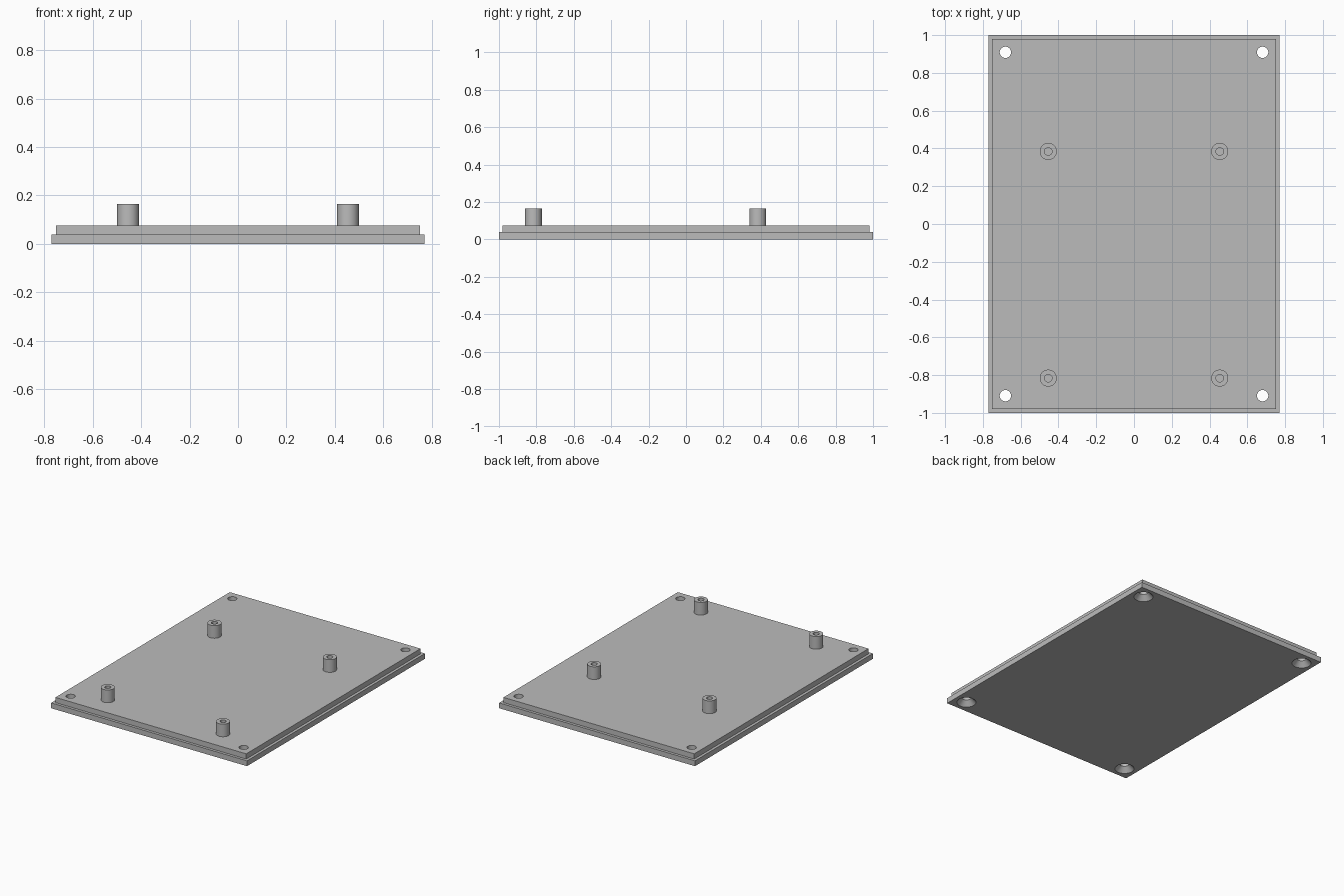
import bpy
import bmesh
from math import cos, sin, tau, radians

if "Cube" in bpy.data.objects:
    bpy.data.objects.remove(bpy.data.objects["Cube"], do_unlink=True)

SIDES = 48
RIM_Z, PLATE_Z, POST_Z = 0.038, 0.075, 0.165

# Single grey plastic
grey = bpy.data.materials.new("grey plastic")
grey.use_nodes = True
colour = (0.5, 0.5, 0.5, 1)
grey.diffuse_color = colour
grey.node_tree.nodes["Principled BSDF"].inputs["Base Color"].default_value = colour


def add_object(name, bm):
    bmesh.ops.recalc_face_normals(bm, faces=bm.faces)
    mesh = bpy.data.meshes.new(name)
    bm.to_mesh(mesh)
    bm.free()
    mesh.materials.append(grey)
    obj = bpy.data.objects.new(name, mesh)
    bpy.context.collection.objects.link(obj)
    return obj


def lathe(bm, profile, x, y, capped=False):
    """Turn (radius, z) points about a vertical axis at x, y."""
    rings = [[bm.verts.new((x + r * cos(tau * i / SIDES), y + r * sin(tau * i / SIDES), z))
              for i in range(SIDES)] for r, z in profile]
    for low, high in zip(rings, rings[1:]):
        for i in range(SIDES):
            j = (i + 1) % SIDES
            bm.faces.new((low[i], low[j], high[j], high[i]))
    if capped:
        bm.faces.new(rings[0])
        bm.faces.new(rings[-1])


def smooth(obj):
    bpy.ops.object.select_all(action="DESELECT")
    obj.select_set(True)
    bpy.context.view_layer.objects.active = obj
    bpy.ops.object.shade_smooth_by_angle(angle=radians(30))


# Stepped plate: rim slab with a narrower raised panel
bm = bmesh.new()
bmesh.ops.create_cube(bm, size=1)
for v in bm.verts:
    v.co.x *= 1.542
    v.co.y *= 2
    v.co.z = (v.co.z + 0.5) * RIM_Z
bm.normal_update()
top = max(bm.faces, key=lambda f: f.normal.z)
bmesh.ops.inset_region(bm, faces=[top], thickness=0.028)
raised = bmesh.ops.extrude_face_region(bm, geom=[top])["geom"]
bmesh.ops.delete(bm, geom=[top], context="FACES_ONLY")
for v in raised:
    if isinstance(v, bmesh.types.BMVert):
        v.co.z = PLATE_Z
plate = add_object("cover_plate", bm)

# Countersunk corner screw holes
bm = bmesh.new()
for x in (-0.681, 0.681):
    for y in (-0.909, 0.909):
        lathe(bm, [(0.067, -0.004), (0.03, 0.035), (0.03, 0.1)], x, y, capped=True)
cutter = add_object("screw_hole_cutter", bm)
cutter.hide_render = True
cut = plate.modifiers.new("screw holes", "BOOLEAN")
cut.operation = "DIFFERENCE"
cut.solver = "EXACT"
cut.object = cutter
bpy.context.view_layer.objects.active = plate
bpy.ops.object.modifier_apply(modifier=cut.name)
bpy.data.objects.remove(cutter, do_unlink=True)
smooth(plate)

# Hollow mounting posts
for side, x in (("right", -0.454), ("left", 0.454)):
    for end, y in (("front", -0.816), ("back", 0.384)):
        bm = bmesh.new()
        lathe(bm, [(0.045, PLATE_Z), (0.045, POST_Z), (0.02, POST_Z), (0.02, PLATE_Z)], x, y)
        # Face the walls outward and the bore inward
        post = add_object(f"{end}_{side}_post", bm)
        smooth(post)
